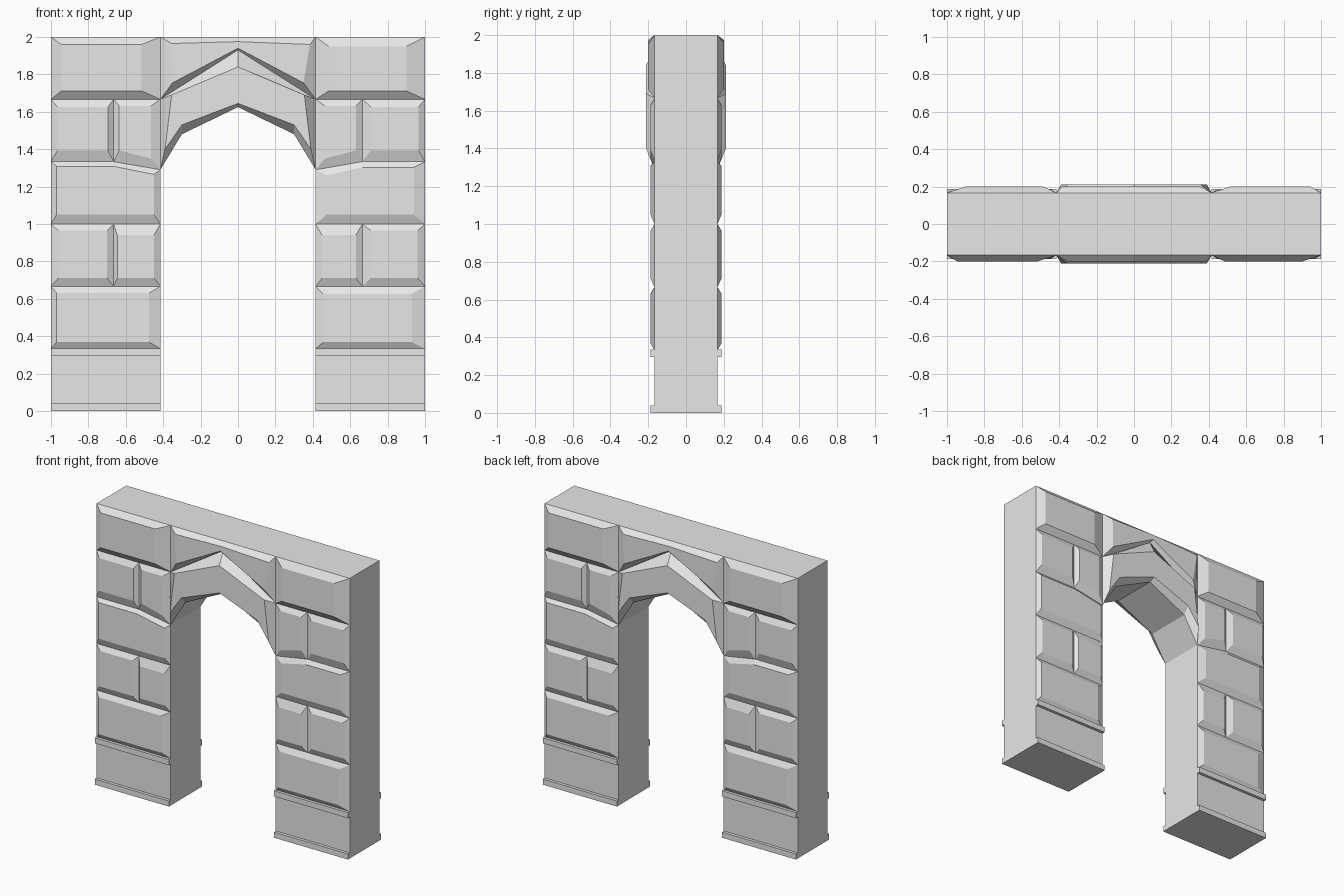
import bpy

old = bpy.data.objects.get("Cube")
if old:
    bpy.data.objects.remove(old, do_unlink=True)

stone = bpy.data.materials.new("grey stone")
stone.use_nodes = True
stone.diffuse_color = (0.8, 0.8, 0.8, 1)
stone.node_tree.nodes["Principled BSDF"].inputs["Base Color"].default_value = (0.8, 0.8, 0.8, 1)

HALF = 0.167        # half thickness of the wall core
JAMB = 0.415        # half width of the opening
JOINT = 0.665       # upright joint between small stones
SPRING = 1.29       # height where the arch starts
COURSE = 1 / 3      # height of one row of stones


def add_mesh(name, verts, faces):
    mesh = bpy.data.meshes.new(name)
    mesh.from_pydata(verts, [], faces)
    mesh.materials.append(stone)
    obj = bpy.data.objects.new(name, mesh)
    bpy.context.collection.objects.link(obj)
    return obj


def prism(name, loop, depth):
    """Extrude a counter-clockwise x-z outline to both sides of y = 0."""
    n = len(loop)
    verts = [(x, y, z) for y in (-depth, depth) for x, z in loop]
    faces = [tuple(range(n)), tuple(reversed(range(n, 2 * n)))]
    for i in range(n):
        j = (i + 1) % n
        faces.append((j, i, i + n, j + n))
    return add_mesh(name, verts, faces)


def raised_stone(name, outer, inner, depth):
    """Chamfered stone on the front, repeated half a turn round on the back."""
    n = len(outer)
    for side, s in (("front", 1), ("back", -1)):
        verts = [(s * x, -s * HALF, z) for x, z in outer]
        verts += [(s * x, -s * depth, z) for x, z in inner]
        faces = [tuple(range(n, 2 * n))]
        for i in range(n):
            j = (i + 1) % n
            faces.append((i, j, j + n, i + n))
        add_mesh(f"{side}_{name}", verts, faces)


def level(x, z):
    """Height of a joint, dipping to the arch foot beside the opening."""
    dips = abs(x) < JAMB + 0.01 and abs(z - 4 * COURSE) < 0.01
    return SPRING if dips else z


def block(name, x0, x1, row, insets, depth):
    """Stone of one row; insets are the left, right, bottom and top chamfers."""
    left, right, low, high = insets
    z0, z1 = row * COURSE, (row + 1) * COURSE
    outer = [(x0, level(x0, z0)), (x1, level(x1, z0)),
             (x1, level(x1, z1)), (x0, level(x0, z1))]
    shifts = [(left, low), (-right, low), (-right, -high), (left, -high)]
    inner = [(x + a, z + b) for (x, z), (a, b) in zip(outer, shifts)]
    if x1 - x0 > 0.5:
        # long stones bend at the joint of the row above
        mid = JOINT if x0 > 0 else -JOINT
        outer.insert(3, (mid, z1))
        inner.insert(3, (mid, z1 - high))
    raised_stone(name, outer, inner, depth)


# Wall core with the arched opening
arch = [(-JAMB, SPRING), (-0.3, 1.48), (0, 1.625), (0.3, 1.48), (JAMB, SPRING)]
prism("wall_core", [(-1, 0), (-JAMB, 0)] + arch
      + [(JAMB, 0), (1, 0), (1, 2), (-1, 2)], HALF)

# Plinth mouldings at the foot and top of each base
for side, x0, x1 in (("right", -1, -JAMB), ("left", JAMB, 1)):
    for part, z0, z1 in (("foot", 0, 0.04), ("cap", 0.295, 0.335)):
        prism(f"{side}_plinth_{part}", [(x0, z0), (x1, z0), (x1, z1), (x0, z1)], 0.188)

# Long stones: row, chamfers on the right pier, chamfers on the left pier
long_stones = [
    (1, (0.03, 0.06, 0.035, 0.035), (0.04, 0.07, 0.035, 0.04)),
    (3, (0.03, 0.035, 0.05, 0.025), (0.06, 0.06, 0.05, 0.03)),
    (5, (0.055, 0.1, 0.045, 0.04), (0.07, 0.1, 0.045, 0.05)),
]
for row, right_side, left_side in long_stones:
    depth = 0.2 if row == 5 else 0.188
    block(f"right_long_stone_{row}", -1, -JAMB, row, right_side, depth)
    block(f"left_long_stone_{row}", JAMB, 1, row, left_side, depth)

# Short stones in pairs: row, chamfers of the outer stone and the inner stone
short_stones = [
    (2, (0.04, 0.035, 0.045, 0.035), (0.02, 0.035, 0.045, 0.06)),
    (4, (0.035, 0.03, 0.06, 0.04), (0.03, 0.05, 0.06, 0.035)),
]
for row, outer_cut, inner_cut in short_stones:
    block(f"right_outer_stone_{row}", -1, -JOINT, row, outer_cut, 0.188)
    block(f"right_inner_stone_{row}", -JOINT, -JAMB, row, inner_cut, 0.188)
    block(f"left_inner_stone_{row}", JAMB, JOINT, row,
          (inner_cut[1], 0.035) + inner_cut[2:], 0.188)
    block(f"left_outer_stone_{row}", JOINT, 1, row,
          (0.045, outer_cut[0]) + outer_cut[2:], 0.188)

# Arch ring and the stone above it
raised_stone(
    "arch_ring",
    arch + [(JAMB, 1.667), (0, 1.93), (-JAMB, 1.667)],
    [(-0.39, 1.4), (-0.3, 1.53), (0, 1.645), (0.3, 1.53), (0.39, 1.4),
     (0.355, 1.69), (0, 1.84), (-0.355, 1.69)], 0.211)
raised_stone(
    "spandrel",
    [(-JAMB, 1.667), (0, 1.93), (JAMB, 1.667), (JAMB, 2), (0, 2), (-JAMB, 2)],
    [(-0.35, 1.755), (0, 1.94), (0.35, 1.755), (0.385, 1.96),
     (0, 1.975), (-0.355, 1.965)], 0.2)
